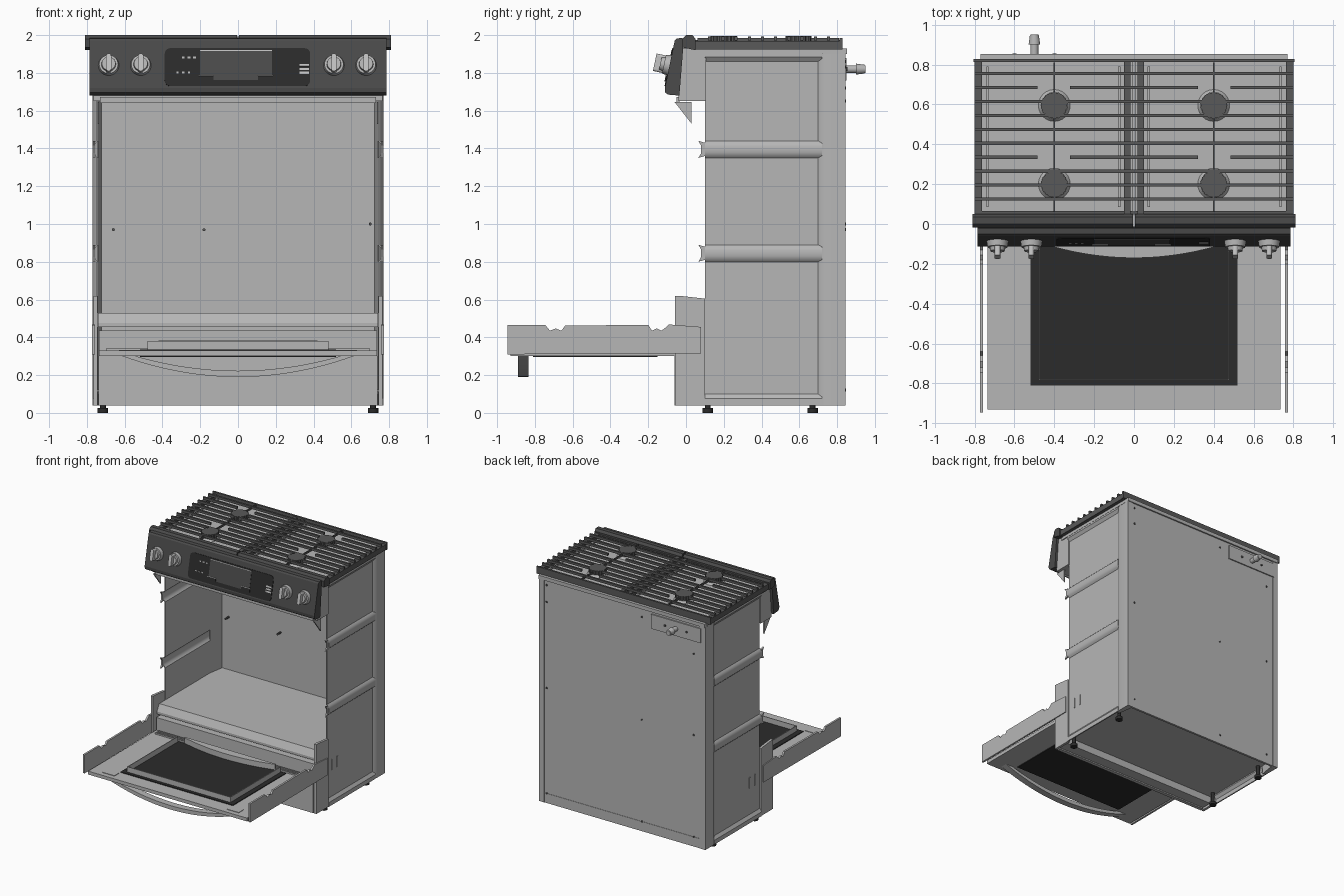
import bpy, bmesh, math
from mathutils import Matrix, Vector

if "Cube" in bpy.data.objects:
    bpy.data.objects.remove(bpy.data.objects["Cube"])

def mat(name, v):
    m = bpy.data.materials.new(name)
    m.diffuse_color = (v, v, v, 1)
    m.use_nodes = True
    m.node_tree.nodes["Principled BSDF"].inputs["Base Color"].default_value = m.diffuse_color
    return m

STEEL = mat("light_grey_steel", 0.47)
KNOB = mat("bright_metal", 0.55)
DARK = mat("dark_grey_enamel", 0.07)
IRON = mat("cast_iron", 0.10)
BLACK = mat("black_glass", 0.024)

def finish(name, bm, m, smooth=False, loc=(0, 0, 0), rot=0):
    bmesh.ops.recalc_face_normals(bm, faces=bm.faces[:])
    me = bpy.data.meshes.new(name)
    bm.to_mesh(me)
    bm.free()
    me.materials.append(m)
    o = bpy.data.objects.new(name, me)
    bpy.context.collection.objects.link(o)
    o.location = loc
    o.rotation_euler = (rot, 0, 0)
    if smooth:
        bpy.ops.object.select_all(action='DESELECT')
        o.select_set(True)
        bpy.context.view_layer.objects.active = o
        bpy.ops.object.shade_smooth_by_angle(angle=math.radians(35))
    return o

def box(name, x, y, z, m, loc=(0, 0, 0), rot=0, round_y=0):
    """Box from (min, max) ranges; round_y rounds the edges that run along y."""
    bm = bmesh.new()
    bmesh.ops.create_cube(bm, size=1)
    for v in bm.verts:
        v.co = [r[0] if c < 0 else r[1] for c, r in zip(v.co, (x, y, z))]
    if round_y:
        es = [e for e in bm.edges if abs(e.verts[0].co.y - e.verts[1].co.y) > 1e-5]
        bmesh.ops.bevel(bm, geom=es, offset=round_y, segments=4, affect='EDGES', profile=0.5)
    return finish(name, bm, m, False, loc, rot)

def prism(name, pts, axis, lo, hi, m, smooth=False):
    """Extrude a 2D outline along an axis; outline is in the other two axes, in order."""
    bm = bmesh.new()
    def co(p, d):
        c = list(p)
        c.insert(axis, d)
        return c
    f = bm.faces.new([bm.verts.new(co(p, lo)) for p in pts])
    r = bmesh.ops.extrude_face_region(bm, geom=[f])
    for v in r['geom']:
        if isinstance(v, bmesh.types.BMVert):
            v.co[axis] = hi
    return finish(name, bm, m, smooth)

def cyl(name, r1, r2, h, loc, m, rot=0, seg=24):
    bm = bmesh.new()
    bmesh.ops.create_cone(bm, cap_ends=True, segments=seg, radius1=r1, radius2=r2, depth=h,
                          matrix=Matrix.Translation((0, 0, h / 2)))
    return finish(name, bm, m, True, loc, rot)

def span(s, a, b):
    return tuple(sorted((s * a, s * b)))

# Side walls: pressed sheet with two ribs, rear post, front bracket, door flange
for s, side in ((-1, "left"), (1, "right")):
    def outline(pts):
        return [(s * a, b) for a, b in pts]
    ribs = [(.77, .04), (.77, .075), (.752, .10)]
    for z in (.845, 1.395):
        ribs += [(.752, z - .045), (.764, z - .033), (.77, z - .015), (.77, z + .015),
                 (.764, z + .033), (.752, z + .045)]
    ribs += [(.752, 1.86), (.77, 1.885), (.77, 1.93)]
    sheet = ribs + [(a - .01, b) for a, b in reversed(ribs)]
    prism(side + "_wall", outline(sheet), 1, .10, .72, STEEL, True)
    prism(side + "_rear_post", outline([(.752, .70), (.759, .712), (.768, .73), (.77, .74), (.77, .845),
                                        (.72, .845), (.725, .79), (.742, .69)]), 2, .04, 1.93, STEEL, True)
    for z in (.845, 1.395):
        prism(side + "_rib_tab", [(.10, z - .035), (.065, z - .045), (.08, z - .02),
                                  (.08, z + .02), (.065, z + .045), (.10, z + .035)],
              0, *span(s, .756, .768), STEEL)
    prism(side + "_front_bracket", [(-.058, .04), (.10, .04), (.10, .605), (-.035, .62), (-.058, .62)],
          0, *span(s, .745, .766), STEEL)
    prism(side + "_door_flange",
          [(-.945, .31), (.08, .315), (.08, .455), (-.09, .468), (-.11, .45), (-.13, .435), (-.155, .447),
           (-.18, .435), (-.20, .466), (-.64, .462), (-.66, .435), (-.69, .447), (-.72, .435),
           (-.745, .465), (-.945, .465)], 0, *span(s, .758, .774), STEEL)
    prism(side + "_panel_gusset", [(-.06, 1.645), (.03, 1.645), (.03, 1.53)],
          0, *span(s, .735, .745), STEEL)
    for y in (.165, .235):
        box(side + "_hinge_slot", span(s, .752, .756), (y - .006, y + .006), (.32, .41), STEEL)
    # Feet
    for y in (.115, .67):
        cyl(side + "_foot", .028, .028, .025, (s * .715, y, 0), BLACK)
        cyl(side + "_foot_stem", .015, .015, .10, (s * .715, y, .02), BLACK, seg=12)

# Back panel, bottom, oven floor with sloping front lip
box("back_panel", (-.765, .765), (.82, .84), (.05, 1.92), STEEL)
box("bottom_panel", (-.75, .75), (.05, .83), (.11, .125), STEEL)
box("back_bottom_skirt", (-.765, .765), (.825, .843), (.04, .12), STEEL)
prism("oven_floor", [(-.01, .455), (-.01, .475), (.02, .53), (.82, .53), (.82, .518), (.03, .518),
                     (.005, .455)], 0, -.742, .742, STEEL)
for x, zs in ((.70, (.12, 1.0, 1.72, 1.86)), (-.18, (.12, .97, 1.83)), (-.66, (.12, .97, 1.65))):
    for z in zs:
        cyl("back_screw", .008, .008, .07, (x, .846, z), DARK if z != .97 else IRON, math.pi / 2, 8)

# Gas inlet at the back
box("inlet_plate", (-.73, -.27), (.838, .850), (1.76, 1.88), STEEL)
for x in (-.60, -.40):
    cyl("inlet_screw", .01, .01, .012, (x, .856, 1.82), DARK, math.pi / 2, 8)
for r1, r2, a, b in ((.02, .02, .84, .95), (.029, .023, .90, .945)):
    cyl("gas_inlet", r1, r2, b - a, (-.50, a, 1.82), STEEL, -math.pi / 2, 16)

# Lower drawer
box("drawer_front", (-.738, .738), (-.06, -.03), (.04, .30), STEEL)
box("drawer_box", (-.735, .735), (-.03, .06), (.05, .29), STEEL)

# Open oven door
box("door_panel", (-.735, .735), (-.93, .06), (.302, .33), STEEL)
box("door_hinge_rail", (-.735, .735), (-.03, .06), (.33, .435), STEEL)
for i in range(3):
    box("door_vent_ridge", (-.70, .70), (-.055 - i * .02, -.047 - i * .02), (.33, .342), STEEL)
box("inner_window", (-.52, .52), (-.81, -.11), (.326, .336), BLACK)
box("outer_window", (-.52, .52), (-.81, -.15), (.296, .302), BLACK)
for s in (-1, 1):
    box("window_frame_side", span(s, .472, .478), (-.78, -.12), (.336, .38), STEEL)
    box("door_latch_slot", span(s, .52, .63), (-.89, -.83), (.33, .334), STEEL)
box("window_frame_front", (-.478, .478), (-.783, -.777), (.336, .38), STEEL)
N = 24
ts = [-1 + 2 * i / N for i in range(N + 1)]
prism("window_frame_arch", [(.42 * t, -.11 - .06 * (1 - t * t)) for t in ts] + [(.42, -.10), (-.42, -.10)],
      2, .336, .382, STEEL, True)
# Bowed door handle
prism("door_handle", [(.62 * t, .303 - .113 * (1 - t * t)) for t in ts] +
      [(.55 * t, .303 - .08 * (1 - t * t)) for t in reversed(ts)], 1, -.89, -.835, STEEL, True)

# Control panel
box("control_box", (-.765, .765), (-.04, .105), (1.65, 1.93), STEEL)
box("control_box_lip", (-.73, .73), (-.05, -.035), (1.64, 1.672), STEEL)
prism("control_panel", [(-.035, 1.68), (-.095, 1.685), (-.11, 1.695), (-.112, 1.72), (-.06, 1.97),
                        (-.05, 1.982), (-.02, 1.985), (-.015, 1.93)], 0, -.785, .785, DARK)
TILT = -.205
def panel_y(z):
    return -.112 + .208 * (z - 1.72)
def plate(name, x, z, w, h, t, m, r=0):
    box(name, (-w / 2, w / 2), (-t, .002), (-h / 2, h / 2), m, (x, panel_y(z), z), TILT, r)
plate("control_glass", -.003, 1.83, .77, .205, .004, BLACK, .03)
plate("display", -.01, 1.84, .38, .16, .006, DARK)
plate("display_top_line", -.01, 1.918, .38, .005, .007, KNOB)
for x in (-.17, .145):
    plate("display_key", x, 1.768, .08, .03, .009, BLACK)
    plate("display_key_line", x, 1.785, .08, .004, .0095, KNOB)
for z in (1.80, 1.82, 1.84):
    plate("key_mark", .35, z, .05, .012, .006, KNOB)
for i in range(3):
    plate("key_mark", -.29 + .03 * i, 1.88, .015, .01, .006, STEEL)
    plate("key_mark", -.32 + .03 * i, 1.80, .012, .01, .006, STEEL)
# Knobs
for x in (-.685, -.515, .508, .678):
    z = 1.84
    p = Vector((x, panel_y(z), z))
    cyl("knob_base", .055, .05, .03, p, STEEL, math.pi / 2 + TILT, 28)
    cyl("knob_collar", .042, .036, .05, p, STEEL, math.pi / 2 + TILT, 28)
    box("knob_grip", (-.014, .014), (-.08, 0), (-.047, .047), KNOB, p, TILT, .012)

# Cooktop
for s in (-1, 1):
    prism("cooktop_front_lip", [(-.018, 1.935), (-.018, 1.98), (.0, 2.0), (.035, 2.0), (.05, 1.98), (.05, 1.92)],
          0, *span(s, .005, .81), DARK)
    box("cooktop_half", span(s, .008, .772), (.03, .82), (1.90, 1.942), STEEL)
    # Dark side and centre rails with raised pan edges
    box("outer_rail", span(s, .762, .80), (.05, .82), (1.925, 1.97), IRON)
    box("centre_rail", span(s, .018, .05), (.05, .82), (1.94, 1.975), IRON)
    for a in (.075, .735):
        box("pan_edge", span(s, a - .006, a + .006), (.085, .79), (1.94, 1.95), STEEL)
    box("grate_spine", span(s, .396, .404), (.06, .81), (1.968, 1.985), IRON)
    # Burners with scalloped caps
    for y in (.20, .595):
        cyl("burner_base", .08, .066, .018, (s * .40, y, 1.942), STEEL)
        pts = []
        for i in range(36):
            r = .069 if i % 2 else .063
            pts.append((s * .40 + r * math.cos(i * math.pi / 18), y + r * math.sin(i * math.pi / 18)))
        prism("burner_cap", pts, 2, 1.96, 1.994, IRON)
box("cooktop_centre_strip", (-.008, .008), (-.015, .82), (1.90, 1.96), STEEL)
box("cooktop_back_rail", (-.805, .805), (.812, .828), (1.925, 1.985), IRON)
box("cooktop_front_rail", (-.80, .80), (.048, .065), (1.925, 1.965), IRON)
box("cooktop_back_ledge", (-.77, .77), (.82, .852), (1.90, 1.93), STEEL)
# Grate bars, some cut away over the burners
for i in range(10):
    y = .125 + i * .07
    gap = i in (3, 8)
    for a, b in (((-.80, -.485), (-.32, .32), (.485, .80)) if gap else ((-.80, .80),)):
        box("grate_bar", (a, b), (y - .008, y + .008), (1.972, 1.992), IRON)
